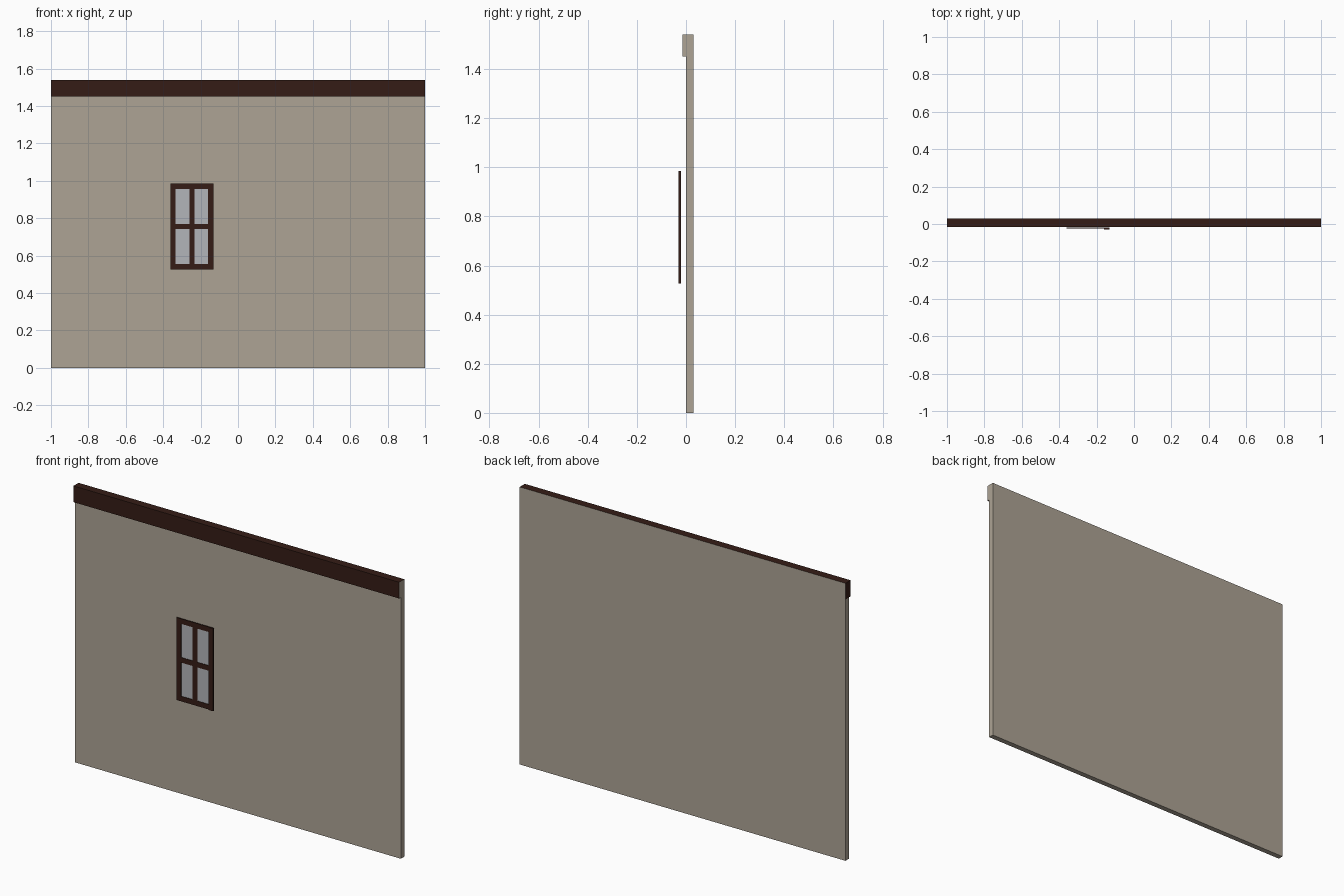
import bpy, bmesh

if "Cube" in bpy.data.objects:
    bpy.data.objects.remove(bpy.data.objects["Cube"])


def material(name, rgb):
    m = bpy.data.materials.new(name)
    m.diffuse_color = (*rgb, 1)
    m.use_nodes = True
    m.node_tree.nodes["Principled BSDF"].inputs["Base Color"].default_value = m.diffuse_color
    return m


plaster = material("plaster", (0.42, 0.37, 0.30))
dark_wood = material("dark_wood", (0.036, 0.012, 0.008))
glass = material("glass", (0.45, 0.46, 0.49))


def finish(bm, name, mats):
    bmesh.ops.recalc_face_normals(bm, faces=bm.faces)
    me = bpy.data.meshes.new(name)
    bm.to_mesh(me)
    bm.free()
    for m in mats:
        me.materials.append(m)
    ob = bpy.data.objects.new(name, me)
    bpy.context.collection.objects.link(ob)
    return ob


def add_box(bm, x0, x1, y0, y1, z0, z1):
    verts = bmesh.ops.create_cube(bm, size=1)["verts"]
    for v in verts:
        v.co = ((x0 + x1) / 2 + v.co.x * (x1 - x0),
                (y0 + y1) / 2 + v.co.y * (y1 - y0),
                (z0 + z1) / 2 + v.co.z * (z1 - z0))


# Wall with overhanging top beam: one side profile (y, z) run along x
FRONT, BACK, LIP, BEAM_Z, TOP = 0.0, 0.03, -0.015, 1.45, 1.54
profile = [(FRONT, 0), (BACK, 0), (BACK, BEAM_Z), (BACK, TOP),
           (LIP, TOP), (LIP, BEAM_Z), (FRONT, BEAM_Z)]
bm = bmesh.new()
left = [bm.verts.new((-1, y, z)) for y, z in profile]
right = [bm.verts.new((1, y, z)) for y, z in profile]
for i in range(len(profile)):
    j = (i + 1) % len(profile)
    f = bm.faces.new((left[i], left[j], right[j], right[i]))
    f.material_index = 1 if i in (3, 4, 5) else 0   # beam top, front, underside
for end, beam_mat in ((left, 1), (right, 0)):
    bm.faces.new([end[i] for i in (0, 1, 2, 6)])
    f = bm.faces.new([end[i] for i in (2, 3, 4, 5, 6)])
    f.material_index = beam_mat
finish(bm, "wall_with_top_beam", [plaster, dark_wood])

# Window frame: stiles, centre bar, then rails between them
X0, X1, Z0, Z1, W = -0.361, -0.132, 0.527, 0.985, 0.028
YB, YF = -0.02, -0.025
CX, CZ = (X0 + X1) / 2, (Z0 + Z1) / 2
bm = bmesh.new()
add_box(bm, X0, X0 + W, YF, YB, Z0, Z1)
add_box(bm, X1 - W, X1, -0.03, YB, Z0, Z1)
for z in (Z0 + W / 2, CZ, Z1 - W / 2):
    add_box(bm, X0 + W, X1 - W, YF, YB, z - W / 2, z + W / 2)
for z0, z1 in ((Z0 + W, CZ - W / 2), (CZ + W / 2, Z1 - W)):
    add_box(bm, CX - W / 2, CX + W / 2, YF, YB, z0, z1)
finish(bm, "window_frame", [dark_wood])

# Four glass panes set into the frame
bm = bmesh.new()
for x0, x1 in ((X0 + W, CX - W / 2), (CX + W / 2, X1 - W)):
    for z0, z1 in ((Z0 + W, CZ - W / 2), (CZ + W / 2, Z1 - W)):
        add_box(bm, x0, x1, YB - 0.002, YB, z0, z1)
finish(bm, "window_panes", [glass])
